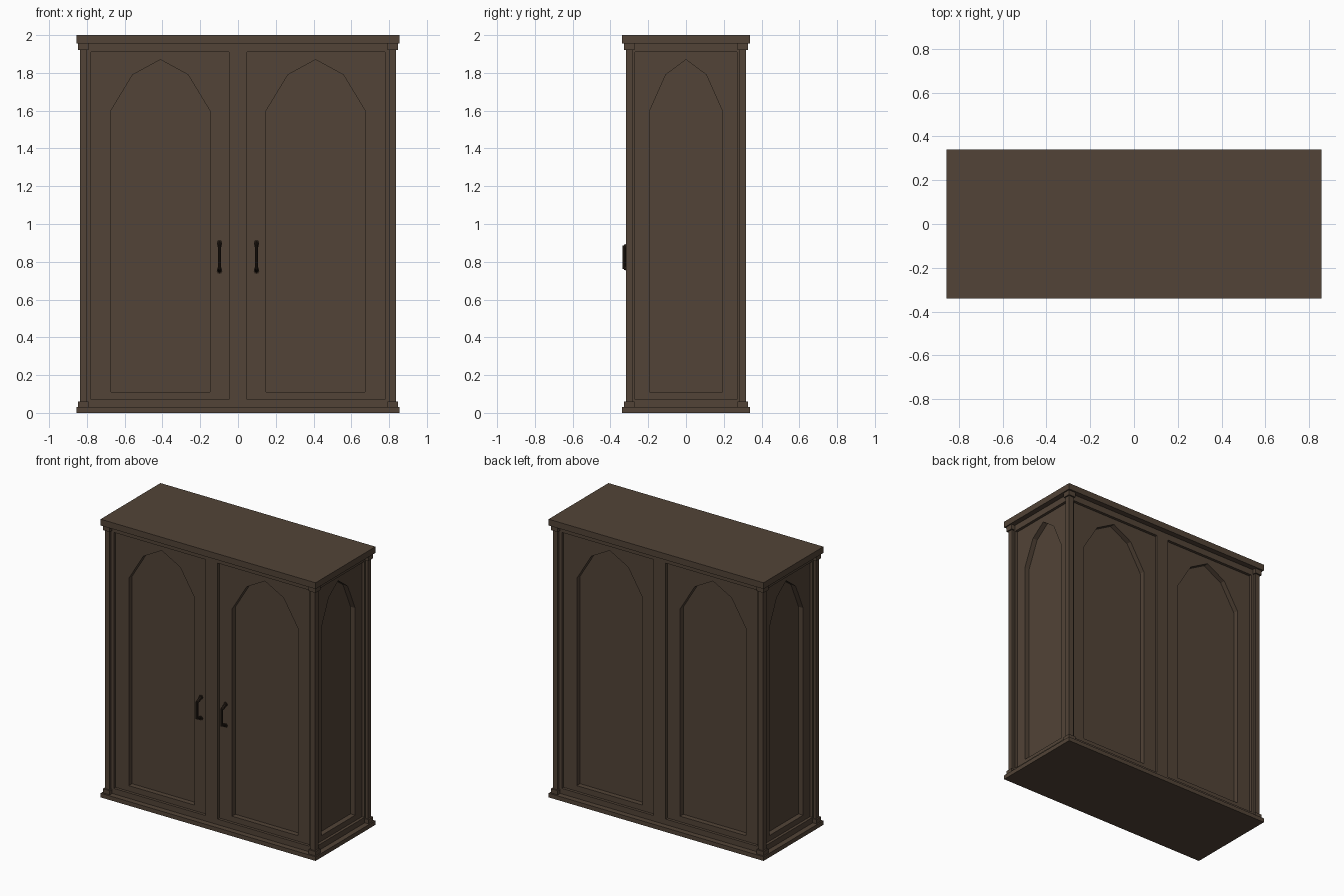
import bpy, bmesh, math
from mathutils import Vector, Matrix

if "Cube" in bpy.data.objects:
    bpy.data.objects.remove(bpy.data.objects["Cube"])


def material(name, rgb):
    m = bpy.data.materials.new(name)
    m.diffuse_color = (*rgb, 1)
    m.use_nodes = True
    m.node_tree.nodes["Principled BSDF"].inputs["Base Color"].default_value = m.diffuse_color
    return m


WOOD = material("dark_brown_wood", (0.084, 0.057, 0.038))
METAL = material("dark_bronze", (0.022, 0.014, 0.009))


def add(name, bm, mat):
    bmesh.ops.recalc_face_normals(bm, faces=bm.faces[:])
    me = bpy.data.meshes.new(name)
    bm.to_mesh(me)
    bm.free()
    me.materials.append(mat)
    ob = bpy.data.objects.new(name, me)
    bpy.context.collection.objects.link(ob)
    return ob


def box(name, x0, x1, y0, y1, z0, z1, mat=WOOD):
    bm = bmesh.new()
    bmesh.ops.create_cube(bm, size=1)
    for v in bm.verts:
        v.co = ((x0 + x1) / 2 + v.co.x * (x1 - x0),
                (y0 + y1) / 2 + v.co.y * (y1 - y0),
                (z0 + z1) / 2 + v.co.z * (z1 - z0))
    return add(name, bm, mat)


def cut(body, profile, depth_from, depth_to, angle):
    """Sink a (u, z) outline into the side of the body that faces the angle."""
    bm = bmesh.new()
    face = bm.faces.new([bm.verts.new((u, -depth_from, z)) for u, z in profile])
    ext = bmesh.ops.extrude_face_region(bm, geom=[face])
    verts = [v for v in ext["geom"] if isinstance(v, bmesh.types.BMVert)]
    bmesh.ops.translate(bm, verts=verts, vec=(0, depth_from - depth_to, 0))
    bmesh.ops.rotate(bm, verts=bm.verts[:], matrix=Matrix.Rotation(angle, 3, 'Z'))
    cutter = add("panel_cutter", bm, WOOD)
    cutter.hide_render = True
    mod = body.modifiers.new("recess", 'BOOLEAN')
    mod.operation, mod.solver, mod.object = 'DIFFERENCE', 'EXACT', cutter
    bpy.context.view_layer.objects.active = body
    bpy.ops.object.modifier_apply(modifier=mod.name)
    bpy.data.objects.remove(cutter)


def rect(c, w):
    return [(c - w, 0.07), (c + w, 0.07), (c + w, 1.91), (c - w, 1.91)]


def arch(c, w):
    k = w * 0.56
    return [(c - w, 0.11), (c + w, 0.11), (c + w, 1.6), (c + k, 1.79),
            (c, 1.87), (c - k, 1.79), (c - w, 1.6)]


# carcass with stepped pointed-arch panels on all four sides
carcass = box("carcass", -0.817, 0.817, -0.30, 0.30, 0.02, 1.97)
for angle in (0, math.pi):
    for s in (-1, 1):
        cut(carcass, rect(s * 0.413, 0.365), 0.40, 0.28, angle)
        cut(carcass, arch(s * 0.411, 0.262), 0.41, 0.243, angle)
for angle in (math.pi / 2, -math.pi / 2):
    cut(carcass, rect(0, 0.27), 0.92, 0.797, angle)
    cut(carcass, arch(0, 0.192), 0.93, 0.76, angle)

# plinth and cornice
box("plinth", -0.855, 0.855, -0.34, 0.34, 0, 0.03)
box("cornice", -0.855, 0.855, -0.34, 0.34, 1.955, 2.0)

# corner posts with foot and head blocks
for sx in (-1, 1):
    for sy in (-1, 1):
        def corner(name, inner, outer, z0, z1):
            xs = sorted((sx * (0.8 - inner), sx * (0.836 + outer)))
            ys = sorted((sy * (0.282 - inner), sy * (0.318 + outer)))
            box(name, *xs, *ys, z0, z1)
        corner("corner_post", 0, 0, 0.025, 1.96)
        corner("post_foot", 0.009, 0.01, 0.025, 0.06)
        corner("post_head", 0.009, 0.01, 1.92, 1.96)


def rod(bm, a, b, r):
    a, b = Vector(a), Vector(b)
    m = Matrix.Translation((a + b) / 2) @ (b - a).to_track_quat('Z', 'Y').to_matrix().to_4x4()
    bmesh.ops.create_cone(bm, cap_ends=True, segments=8, radius1=r, radius2=r,
                          depth=(b - a).length, matrix=m)


# door handles: upright grip, two slanted arms and round mounts
for s in (-1, 1):
    x = s * 0.098
    bm = bmesh.new()
    rod(bm, (x, -0.326, 0.763), (x, -0.326, 0.885), 0.009)
    for z_in, z_out in ((0.902, 0.88), (0.75, 0.768)):
        rod(bm, (x, -0.275, z_in), (x, -0.326, z_out), 0.010)
        rod(bm, (x, -0.275, z_in), (x, -0.287, z_in), 0.015)
    add("door_handle", bm, METAL)
